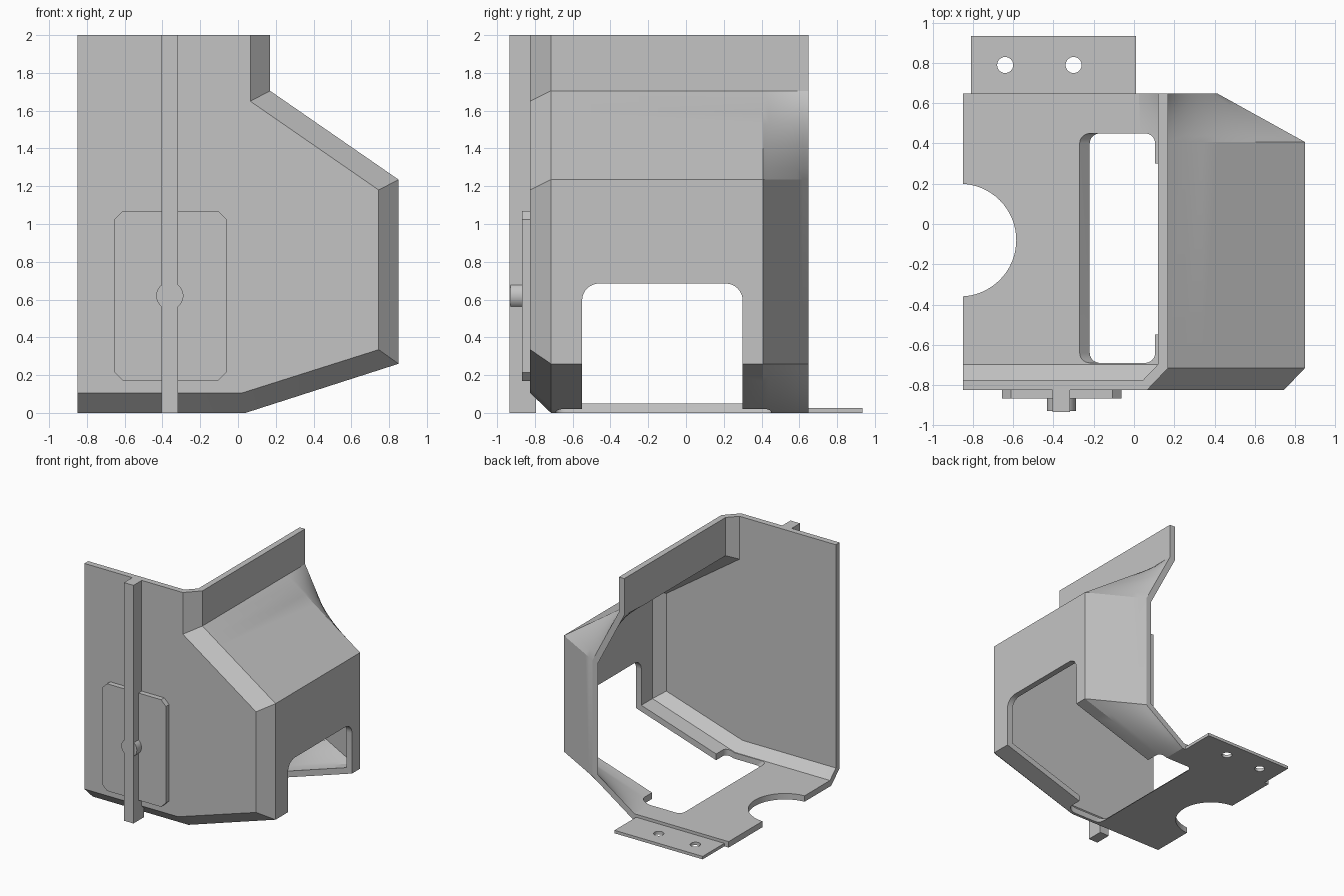
import bpy, bmesh, math
from mathutils import Vector

if "Cube" in bpy.data.objects:
    bpy.data.objects.remove(bpy.data.objects["Cube"])

grey = bpy.data.materials.new("plain grey")
grey.diffuse_color = (0.55, 0.55, 0.55, 1)
grey.use_nodes = True
grey.node_tree.nodes["Principled BSDF"].inputs["Base Color"].default_value = grey.diffuse_color


def make(name, bm):
    bmesh.ops.recalc_face_normals(bm, faces=bm.faces)
    me = bpy.data.meshes.new(name)
    bm.to_mesh(me)
    bm.free()
    me.materials.append(grey)
    ob = bpy.data.objects.new(name, me)
    bpy.context.collection.objects.link(ob)
    return ob


def prism(name, low, high):
    """Solid between two matching loops of 3D points."""
    bm = bmesh.new()
    a = [bm.verts.new(p) for p in low]
    b = [bm.verts.new(p) for p in high]
    n = len(a)
    bm.faces.new(a)
    bm.faces.new(b)
    for i in range(n):
        bm.faces.new((a[i], a[(i + 1) % n], b[(i + 1) % n], b[i]))
    return make(name, bm)


def box(name, x0, x1, y0, y1, z0, z1):
    loop = [(x0, y0), (x1, y0), (x1, y1), (x0, y1)]
    return prism(name, [(x, y, z0) for x, y in loop], [(x, y, z1) for x, y in loop])


def circle(cx, cy, r, n=48):
    return [(cx + r * math.cos(2 * math.pi * i / n),
             cy + r * math.sin(2 * math.pi * i / n)) for i in range(n)]


def rounded(x0, x1, y0, y1, r, steps=8):
    pts = []
    corners = [(x1 - r, y1 - r), (x0 + r, y1 - r), (x0 + r, y0 + r), (x1 - r, y0 + r)]
    for k, (cx, cy) in enumerate(corners):
        for i in range(steps + 1):
            a = math.pi / 2 * (k + i / steps)
            pts.append((cx + r * math.cos(a), cy + r * math.sin(a)))
    return pts


def upright(name, pts, z0, z1):
    return prism(name, [(x, y, z0) for x, y in pts], [(x, y, z1) for x, y in pts])


def facing(name, pts, y0, y1):
    return prism(name, [(x, y0, z) for x, z in pts], [(x, y1, z) for x, z in pts])


def cut(ob, cutter):
    cutter.hide_render = True
    mod = ob.modifiers.new("cut", 'BOOLEAN')
    mod.object = cutter
    mod.solver = 'EXACT'
    with bpy.context.temp_override(object=ob, active_object=ob):
        bpy.ops.object.modifier_apply(modifier=mod.name)
    bpy.data.objects.remove(cutter)


def smooth(ob, angle):
    bpy.ops.object.select_all(action='DESELECT')
    ob.select_set(True)
    bpy.context.view_layer.objects.active = ob
    bpy.ops.object.shade_smooth_by_angle(angle=math.radians(angle))


# Shell cross-sections (x, z): floor, sloped underside, side wall, sloped roof, neck
MAIN = [(-.85, 0), (.04, 0), (.85, .26), (.85, 1.235), (.17, 1.705), (.17, 2)]
FRONT = [(-.85, .105), (.02, .105), (.745, .335), (.745, 1.18), (.065, 1.65), (.065, 2)]
BACK = [(-.85, 0), (.04, 0), (.415, .26), (.415, 1.235), (.17, 1.705), (.17, 2)]


def inset(pts, t):
    """Mitred inward offset of an open section, ends kept on the open rims."""
    P = [Vector(p) for p in pts]
    nrm = []
    for a, b in zip(P, P[1:]):
        d = (b - a).normalized()
        nrm.append(Vector((-d.y, d.x)))
    out = [P[0] + nrm[0] * t]
    for i in range(1, len(P) - 1):
        m = nrm[i - 1] + nrm[i]
        out.append(P[i] + m * (2 * t / m.length_squared))
    out.append(P[-1] + nrm[-1] * t)
    return out


def ring(pts, y):
    """Section as 3D points, with the two sloped spans divided finely."""
    P = [Vector(p) for p in pts]
    out = []
    for i in range(len(P) - 1):
        n = 8 if i in (1, 3) else 1
        out += [P[i].lerp(P[i + 1], k / n) for k in range(n)]
    out.append(P[-1])
    return [Vector((p.x, y, p.y)) for p in out]


def skin(front, main, bend, back):
    rings = [front, main]
    n = 8
    for k in range(n + 1):
        rings.append([a.lerp(b, k / n) for a, b in zip(bend, back)])
    return rings


T = 0.05
outer = skin(ring(FRONT, -.825), ring(MAIN, -.715), ring(MAIN, .407), ring(BACK, .648))
inner = skin(ring(inset(FRONT, .02), -.775), ring(inset(MAIN, T), -.697),
             ring(inset(MAIN, T), .39), ring(inset(BACK, T), .648))
bm = bmesh.new()
ov = [[bm.verts.new(p) for p in r] for r in outer]
iv = [[bm.verts.new(p) for p in r] for r in inner]
for grid in (ov, iv):
    for r0, r1 in zip(grid, grid[1:]):
        for i in range(len(r0) - 1):
            bm.faces.new((r0[i], r0[i + 1], r1[i + 1], r1[i]))
# front panel, outside and inside, with its top left corner
oc, ic = bm.verts.new((-.85, -.825, 2)), bm.verts.new((-.85, -.775, 2))
bm.faces.new(ov[0] + [oc])
bm.faces.new(iv[0] + [ic])
# rims: back, floor side, neck top, front panel side and top
for i in range(len(ov[0]) - 1):
    bm.faces.new((ov[-1][i], ov[-1][i + 1], iv[-1][i + 1], iv[-1][i]))
for e in (0, -1):
    for k in range(len(ov) - 1):
        bm.faces.new((ov[k][e], ov[k + 1][e], iv[k + 1][e], iv[k][e]))
    bm.faces.new((ov[0][e], iv[0][e], ic, oc))
bmesh.ops.triangulate(bm, faces=bm.faces)
shell = make("shell", bm)

# Floor opening with a slanted left edge
lo, hi = -.05, .12
cut(shell, prism("floor_opening",
                 [(x, y, lo) for x, y in rounded(-.22 - lo, .105, -.69, .45, .05)],
                 [(x, y, hi) for x, y in rounded(-.22 - hi, .105, -.69, .45, .05)]))
# Side opening through the wall and sloped underside
side = rounded(-.55, .30, -.3, .685, .09)
cut(shell, prism("side_opening", [(.08, y, z) for y, z in side], [(1, y, z) for y, z in side]))
# Half-round notch in the floor edge
cut(shell, upright("notch", circle(-.865, -.08, .28, 64), -.1, .2))
smooth(shell, 20)

# Rear mounting tab with two holes
tab = box("mounting_tab", -.81, .01, .64, .935, 0, .025)
for x in (-.64, -.30):
    cut(tab, upright("tab_hole", circle(x, .79, .04, 32), -.1, .1))
smooth(tab, 30)

# Front cover plate with clipped corners
x0, x1, z0, z1, c = -.655, -.062, .17, 1.07, .045
facing("cover_plate", [(x0 + c, z0), (x1 - c, z0), (x1, z0 + c), (x1, z1 - c),
                       (x1 - c, z1), (x0 + c, z1), (x0, z1 - c), (x0, z0 + c)], -.868, -.82)

# Vertical bar and the round knob behind it
box("vertical_bar", -.405, -.317, -.935, -.795, 0, 2)
knob = facing("knob", circle(-.361, .62, .072, 32), -.93, -.86)
smooth(knob, 30)
